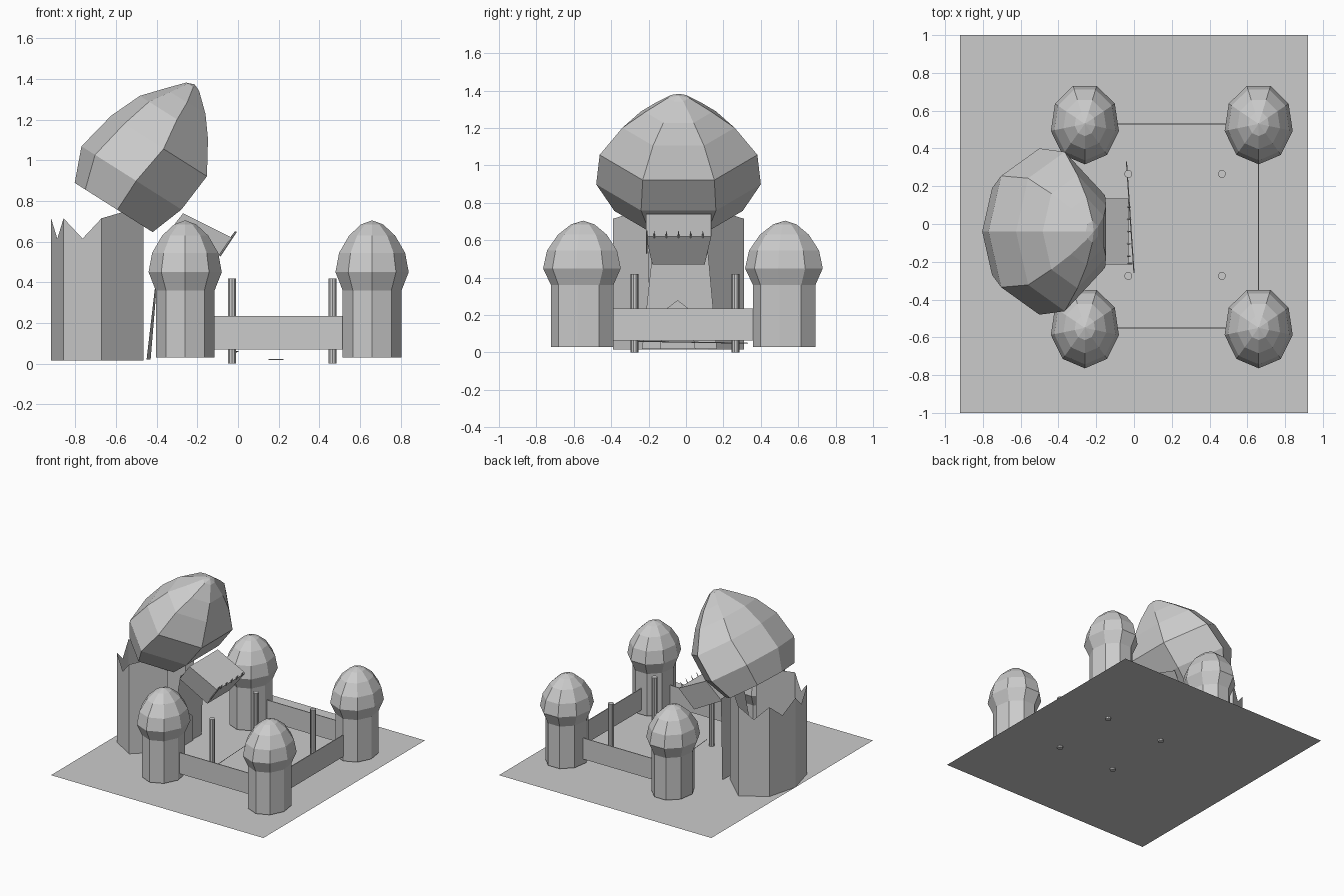
import bpy, bmesh, math
from mathutils import Vector, Matrix

if "Cube" in bpy.data.objects:
    bpy.data.objects.remove(bpy.data.objects["Cube"])

stone = bpy.data.materials.new("grey stone")
stone.use_nodes = True
GREY = (0.6, 0.6, 0.6, 1)
stone.diffuse_color = GREY
stone.node_tree.nodes["Principled BSDF"].inputs["Base Color"].default_value = GREY


def finish(name, bm, matrix=None):
    bmesh.ops.recalc_face_normals(bm, faces=bm.faces)
    mesh = bpy.data.meshes.new(name)
    bm.to_mesh(mesh)
    bm.free()
    mesh.materials.append(stone)
    obj = bpy.data.objects.new(name, mesh)
    if matrix:
        obj.matrix_world = matrix
    bpy.context.collection.objects.link(obj)
    return obj


def rings(name, profile, angles, ratio, matrix, cap=False):
    """Loft (radius, height, sideways shift) rings; radius 0 closes to a tip."""
    bm = bmesh.new()
    prev = None
    n = len(angles)
    for r, z, shift in profile:
        if r == 0:
            row = [bm.verts.new((shift, 0, z))] * n
        else:
            row = [bm.verts.new((r * math.cos(a) + shift, r * ratio * math.sin(a), z))
                   for a in map(math.radians, angles)]
        if prev:
            for i in range(n):
                j = (i + 1) % n
                quad = [prev[i], prev[j], row[j], row[i]]
                bm.faces.new(list(dict.fromkeys(quad)))
        elif cap:
            bm.faces.new(row[::-1])
        prev = row
    return finish(name, bm, matrix)


def box(name, lo, hi):
    bm = bmesh.new()
    bmesh.ops.create_cube(bm, size=1)
    lo, hi = Vector(lo), Vector(hi)
    for v in bm.verts:
        v.co = Vector(((lo[k] + hi[k]) / 2 + v.co[k] * (hi[k] - lo[k]) for k in range(3)))
    return finish(name, bm)


def rod(name, start, end, r, sides=8, tip=None):
    start, end = Vector(start), Vector(end)
    axis = end - start
    bm = bmesh.new()
    bmesh.ops.create_cone(bm, cap_ends=True, segments=sides, radius1=r,
                          radius2=r if tip is None else tip, depth=axis.length)
    turn = axis.to_track_quat('Z', 'Y').to_matrix().to_4x4()
    return finish(name, bm, Matrix.Translation((start + end) / 2) @ turn)


def plate(name, points):
    bm = bmesh.new()
    bm.faces.new([bm.verts.new(p) for p in points])
    return finish(name, bm)


# Ground sheet
plate("ground", [(sx * 0.92, sy, 0.015) for sx, sy in ((-1, -1), (1, -1), (1, 1), (-1, 1))])

# Four corner turrets with domes
nonagon = [-90 + 40 * k for k in range(9)]
for x, side in ((-0.26, "right"), (0.66, "left")):
    for y, end in ((-0.55, "front"), (0.53, "back")):
        place = Matrix.Translation((x, y, 0))
        rings(f"{end}_{side}_turret", [(0.147, 0.03, 0), (0.147, 0.37, 0)],
              nonagon, 1.17, place, cap=True)
        rings(f"{end}_{side}_dome",
              [(0.147, 0.36, 0), (0.183, 0.45, 0), (0.165, 0.545, 0), (0.115, 0.63, 0),
               (0.055, 0.685, 0), (0, 0.705, 0)], nonagon, 1.17, place)

# Thin curtain walls on three sides
for y, end in ((-0.55, "front"), (0.53, "back")):
    box(f"{end}_wall", (-0.12, y - 0.003, 0.07), (0.52, y + 0.003, 0.235))
box("left_wall", (0.657, -0.4, 0.065), (0.663, 0.38, 0.235))

# Courtyard posts
for x in (-0.03, 0.465):
    for y in (-0.275, 0.265):
        rod("post", (x, y, 0), (x, y, 0.42), 0.021, 10)

# Broken main tower: an open shell with a jagged rim and a gap towards the yard
broken_angles = [27, 88, 138, 180, 222, 272, 333]
bm = bmesh.new()
corners = [Vector((-0.68 + 0.24 * math.cos(a), -0.04 + 0.35 * math.sin(a), 0.015))
           for a in map(math.radians, broken_angles)]
for i in range(6):
    a, b = corners[i], corners[i + 1]
    top = [p + Vector((0, 0, 0.7)) for p in (a, b)]
    mid = (top[0] + top[1]) / 2 + Vector((0, 0, 0.03 if i in (0, 5) else -0.1))
    bm.faces.new([bm.verts.new(p) for p in (a, b, top[1], mid, top[0])])
bmesh.ops.remove_doubles(bm, verts=bm.verts, dist=0.0005)
finish("broken_tower", bm)

# Leaning slab and pointed door in the gap
plate("leaning_slab", [(-0.45, -0.235, 0.02), (-0.43, 0.165, 0.02),
                       (-0.38, 0.11, 0.62), (-0.38, -0.17, 0.62)])
plate("pointed_door", [(-0.425, -0.14, 0.02), (-0.425, 0.05, 0.02),
                       (-0.41, 0.02, 0.23), (-0.405, -0.045, 0.28), (-0.41, -0.11, 0.23)])

# Large dome tipped over towards the yard
tilt = Matrix.Translation((-0.51, -0.04, 0.905)) @ Matrix.Rotation(math.radians(32.3), 4, 'Y')
rings("tipped_dome",
      [(0.24, -0.17, 0), (0.308, 0, 0), (0.295, 0.205, 0.03), (0.21, 0.363, 0.012),
       (0.125, 0.46, 0.012), (0.04, 0.54, 0), (0, 0.555, 0)],
      broken_angles, 1.43, tilt)

# Sloping block jutting out below the dome
bm = bmesh.new()
section = ((-0.27, 0.74, 0.175), (-0.03, 0.62, 0.175), (-0.14, 0.47, 0.14), (-0.38, 0.6, 0.14))
near = [bm.verts.new((x, -0.04 - w, z)) for x, z, w in section]
far = [bm.verts.new((x, -0.04 + w, z)) for x, z, w in section]
bm.faces.new(near)
bm.faces.new(far[::-1])
for i in range(4):
    j = (i + 1) % 4
    bm.faces.new((near[i], far[i], far[j], near[j]))
finish("jutting_block", bm)

# Small spikes along its edge and a leaning bar
for k in range(5):
    y = -0.17 + 0.065 * k
    rod("edge_spike", (-0.035, y, 0.615), (-0.015, y, 0.65), 0.006, 4, 0.001)
rod("leaning_bar", (-0.09, -0.21, 0.53), (-0.01, -0.21, 0.65), 0.005, 4)

# Small cross lying in the yard and a stake beside one post
box("cross_long", (0.183, -0.085, 0.018), (0.195, 0.05, 0.022))
box("cross_short", (0.15, 0.008, 0.018), (0.225, 0.018, 0.022))
rod("thin_stake", (0.0, -0.26, 0.06), (-0.04, 0.33, 0.05), 0.003, 4)
